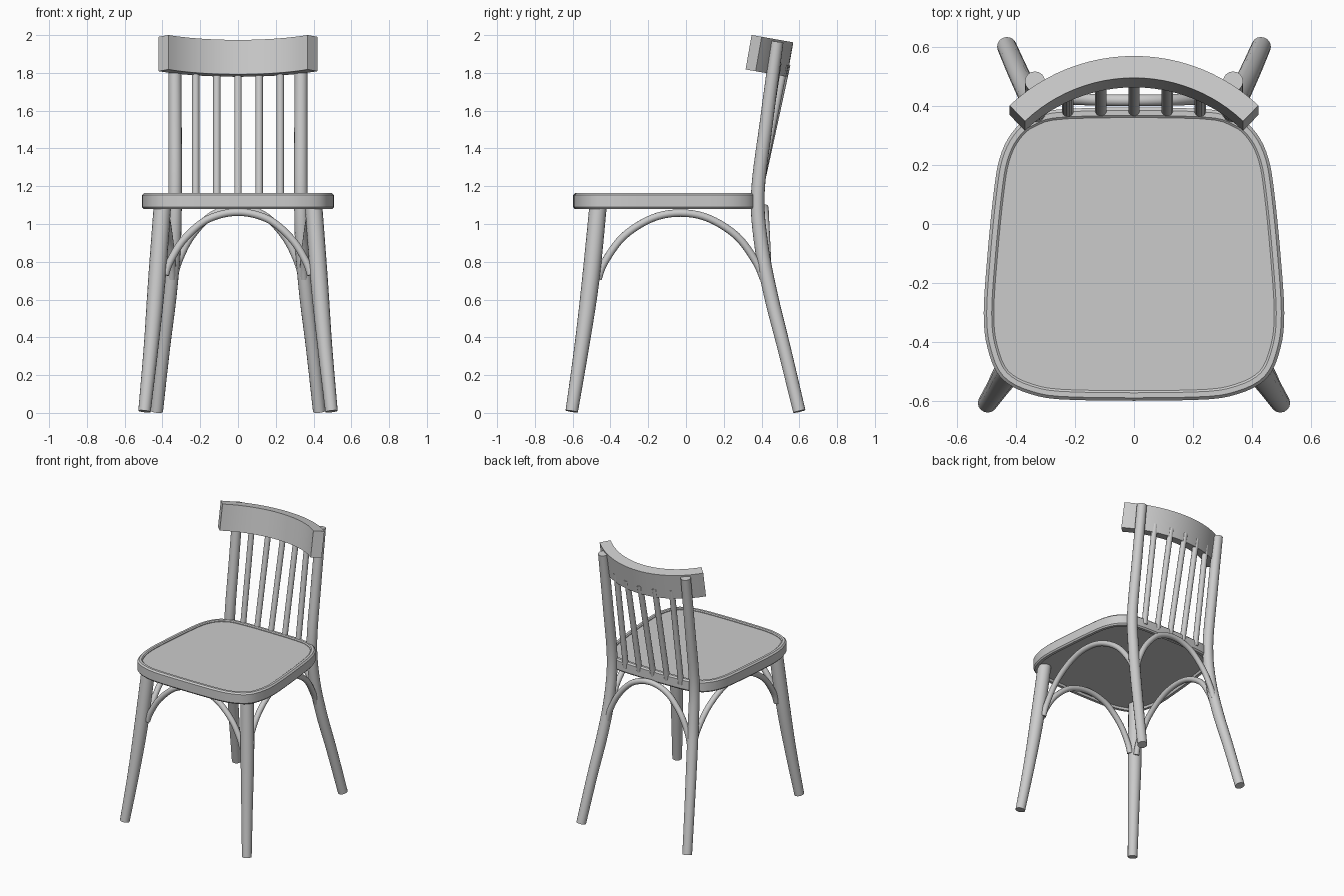
import bpy, bmesh, math
from mathutils import Vector

cube = bpy.data.objects.get("Cube")
if cube:
    bpy.data.objects.remove(cube, do_unlink=True)

grey = bpy.data.materials.new("plain_grey")
grey.use_nodes = True
colour = (0.6, 0.6, 0.6, 1)
grey.diffuse_color = colour
grey.node_tree.nodes["Principled BSDF"].inputs["Base Color"].default_value = colour


def smooth_path(points, steps=5, closed=False):
    """Catmull-Rom curve through points of any dimension."""
    pts = [Vector(p) for p in points]
    n = len(pts)

    def at(i):
        return pts[i % n] if closed else pts[max(0, min(n - 1, i))]

    out = []
    for i in range(n if closed else n - 1):
        a, b, c, d = (at(i + k) for k in (-1, 0, 1, 2))
        for s in range(steps):
            t = s / steps
            out.append((b * 2 + (c - a) * t + (a * 2 - b * 5 + c * 4 - d) * t ** 2
                        + (b * 3 - a - c * 3 + d) * t ** 3) / 2)
    return out if closed else out + [pts[-1]]


def loft(name, rings, looped=False):
    """Skin a row of equal rings; cap the ends unless the row is looped."""
    bm = bmesh.new()
    rows = [[bm.verts.new(v) for v in ring] for ring in rings]
    n = len(rows[0])
    pairs = list(zip(rows, rows[1:])) + ([(rows[-1], rows[0])] if looped else [])
    for lo, hi in pairs:
        for i in range(n):
            j = (i + 1) % n
            bm.faces.new((lo[i], lo[j], hi[j], hi[i]))
    if not looped:
        bm.faces.new(rows[0][::-1])
        bm.faces.new(rows[-1])
    bmesh.ops.recalc_face_normals(bm, faces=bm.faces)
    mesh = bpy.data.meshes.new(name)
    bm.to_mesh(mesh)
    bm.free()
    mesh.materials.append(grey)
    obj = bpy.data.objects.new(name, mesh)
    bpy.context.collection.objects.link(obj)
    bpy.ops.object.select_all(action="DESELECT")
    obj.select_set(True)
    bpy.context.view_layer.objects.active = obj
    bpy.ops.object.shade_smooth_by_angle(angle=math.radians(35))
    return obj


def tube(name, points, sides=16, steps=5):
    """Round bar through (x, y, z, radius) points."""
    path = smooth_path([Vector(p) for p in points], steps)
    centres = [p.to_3d() for p in path]
    rings = []
    side = None
    for i, c in enumerate(centres):
        along = (centres[min(i + 1, len(path) - 1)] - centres[max(i - 1, 0)]).normalized()
        side = side or along.orthogonal()
        side = (side - along * side.dot(along)).normalized()
        up = along.cross(side)
        angles = [math.tau * k / sides for k in range(sides)]
        rings.append([c + (side * math.cos(a) + up * math.sin(a)) * path[i][3] for a in angles])
    return loft(name, rings)


# Seat: rounded, tapered frame with a recessed panel
half = [(0.2, -0.595), (0.35, -0.575), (0.45, -0.52), (0.495, -0.42), (0.508, -0.3),
        (0.495, -0.1), (0.475, 0.1), (0.455, 0.22), (0.415, 0.305), (0.35, 0.36), (0.22, 0.39)]
outline = smooth_path(half + [(-x, y) for x, y in reversed(half)], 4, closed=True)


def seat_ring(inset, z):
    ring = []
    for i, p in enumerate(outline):
        d = (outline[(i + 1) % len(outline)] - outline[i - 1]).normalized()
        ring.append((p.x - d.y * inset, p.y + d.x * inset, z))
    return ring


frame = [(0.008, 1.08), (0, 1.09), (0, 1.153), (0.01, 1.163), (0.027, 1.163),
         (0.034, 1.157), (0.034, 1.09), (0.028, 1.08)]
loft("seat_frame", [seat_ring(d, z) for d, z in frame], looped=True)
loft("seat_panel", [seat_ring(0.03, z) for z in (1.095, 1.152)])

# Legs, back posts and side arches, mirrored left and right
for label, s in (("left", 1), ("right", -1)):
    tube(f"front_leg_{label}", [(s * 0.495, -0.605, 0.008, 0.033), (s * 0.46, -0.552, 0.35, 0.039),
                                (s * 0.43, -0.505, 0.7, 0.046), (s * 0.4, -0.465, 1.1, 0.046)])
    tube(f"back_leg_and_post_{label}",
         [(s * 0.43, 0.6, 0.008, 0.033), (s * 0.395, 0.52, 0.34, 0.035),
          (s * 0.362, 0.45, 0.62, 0.037), (s * 0.34, 0.4, 0.88, 0.037),
          (s * 0.333, 0.38, 1.16, 0.036), (s * 0.333, 0.427, 1.55, 0.035),
          (s * 0.335, 0.482, 1.965, 0.034)])
    tube(f"side_arch_{label}",
         [(s * 0.41, -0.465, 0.71, 0.02), (s * 0.405, -0.43, 0.8, 0.02),
          (s * 0.4, -0.33, 0.935, 0.02), (s * 0.395, -0.18, 1.03, 0.02),
          (s * 0.39, -0.03, 1.058, 0.02), (s * 0.38, 0.12, 1.03, 0.02),
          (s * 0.365, 0.27, 0.935, 0.02), (s * 0.35, 0.37, 0.8, 0.02),
          (s * 0.35, 0.41, 0.71, 0.02)], sides=12)


# Front and back arches under the seat
def cross_arch(name, width, y_low, y_high, top):
    shape = [(1, 0), (0.94, 0.2), (0.77, 0.53), (0.5, 0.83), (0.25, 0.96), (0, 1)]
    shape += [(-u, v) for u, v in reversed(shape[:-1])]
    tube(name, [(u * width, y_low + (y_high - y_low) * v, 0.73 + (top - 0.73) * v, 0.02)
                for u, v in shape], sides=12)


cross_arch("front_arch", 0.385, -0.5, -0.48, 1.062)
cross_arch("back_arch", 0.335, 0.435, 0.418, 1.085)

# Top rail: curved bar leaning back
radius, sweep, lean, thick, tall = 0.568, math.radians(44), math.radians(10), 0.0375, 0.185
rail_centre = Vector((0, 0.515, 1.877))


def rail_point(angle, depth, height):
    r = radius + depth
    y, z = r * math.cos(angle) - radius, height
    return rail_centre + Vector((r * math.sin(angle),
                                 y * math.cos(lean) + z * math.sin(lean),
                                 z * math.cos(lean) - y * math.sin(lean)))


section = [(-thick, -tall / 2), (thick, -tall / 2), (thick, tall / 2), (-thick, tall / 2)]
loft("top_rail", [[rail_point(sweep * k / 12, d, h) for d, h in section] for k in range(-12, 13)])

# Spindles fixed against the back of the rail
for i in range(-2, 3):
    x = i * 0.112
    top = rail_point(math.asin(x / radius), 0.024, -0.03)
    tube(f"spindle_{i + 3}", [(x, 0.376, 1.12, 0.02), (x, top.y, top.z, 0.02)], sides=12, steps=1)
